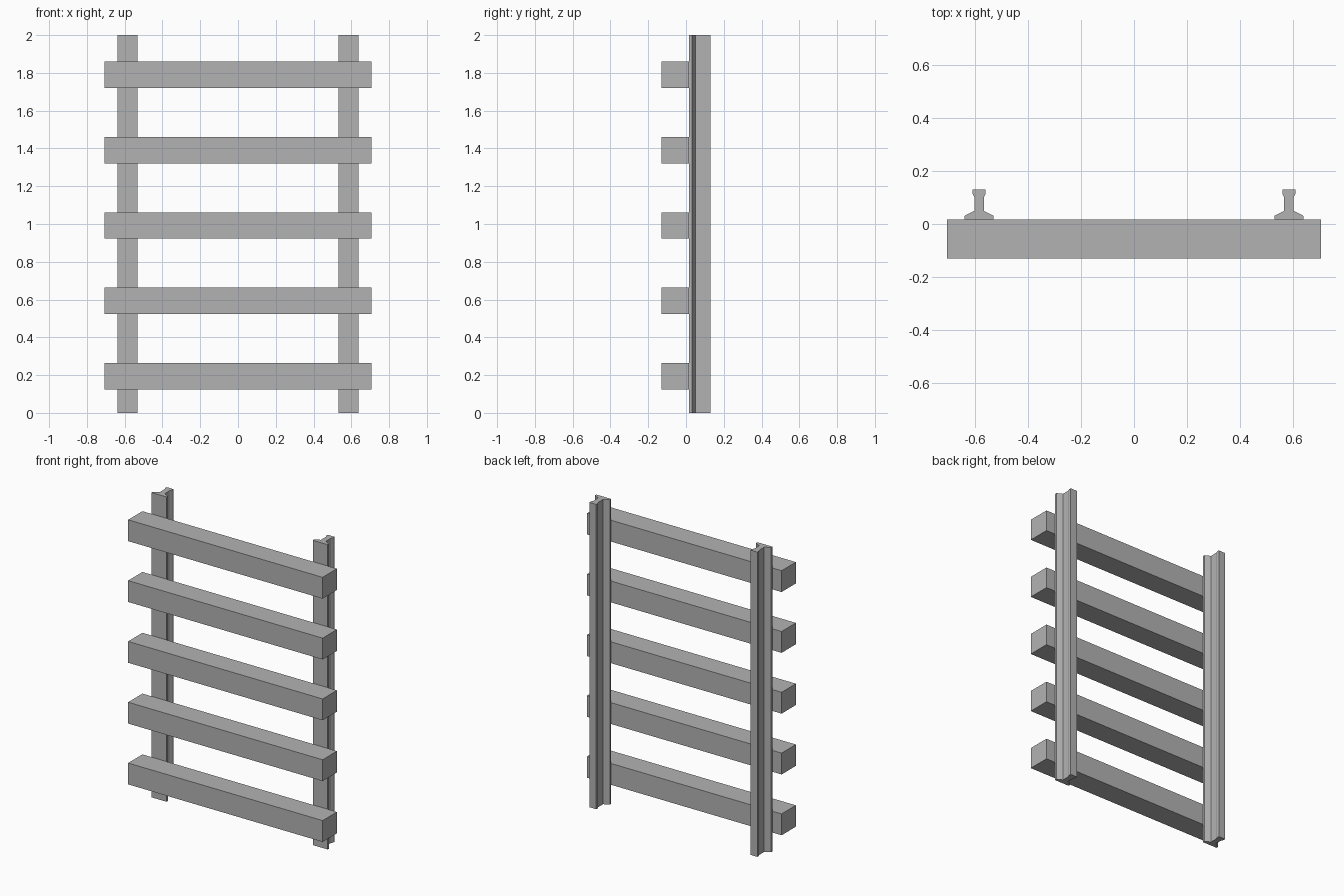
import bpy, bmesh

if "Cube" in bpy.data.objects:
    bpy.data.objects.remove(bpy.data.objects["Cube"])

# Half cross-section of a rail: (half width, y), foot to head
HALF = [(0.054, 0.017), (0.054, 0.031), (0.018, 0.050),
        (0.018, 0.101), (0.025, 0.115), (0.025, 0.131)]

dark_grey = bpy.data.materials.new("dark_grey")
dark_grey.diffuse_color = (0.45, 0.45, 0.45, 1)
dark_grey.use_nodes = True
dark_grey.node_tree.nodes["Principled BSDF"].inputs["Base Color"].default_value = dark_grey.diffuse_color


def make_object(name, bm):
    bmesh.ops.recalc_face_normals(bm, faces=bm.faces)
    mesh = bpy.data.meshes.new(name)
    bm.to_mesh(mesh)
    bm.free()
    mesh.materials.append(dark_grey)
    obj = bpy.data.objects.new(name, mesh)
    bpy.context.collection.objects.link(obj)
    return obj


def rail(name, x, length=2.0):
    bm = bmesh.new()
    outline = HALF + [(-w, y) for w, y in reversed(HALF)]
    face = bm.faces.new([bm.verts.new((x + w, y, 0)) for w, y in outline])
    ext = bmesh.ops.extrude_face_region(bm, geom=[face], use_keep_orig=True)
    top = [v for v in ext["geom"] if isinstance(v, bmesh.types.BMVert)]
    bmesh.ops.translate(bm, verts=top, vec=(0, 0, length))
    return make_object(name, bm)


def sleeper(name, z):
    bm = bmesh.new()
    bmesh.ops.create_cube(bm, size=1)
    bmesh.ops.scale(bm, verts=bm.verts, vec=(1.412, 0.148, 0.14))
    obj = make_object(name, bm)
    obj.location = (0, -0.057, z)
    return obj


# Two rails running the full length
rail("left_rail", -0.585)
rail("right_rail", 0.585)

# Five evenly spaced sleepers
for i in range(5):
    sleeper(f"sleeper_{i + 1}", 0.194 + 0.399 * i)
